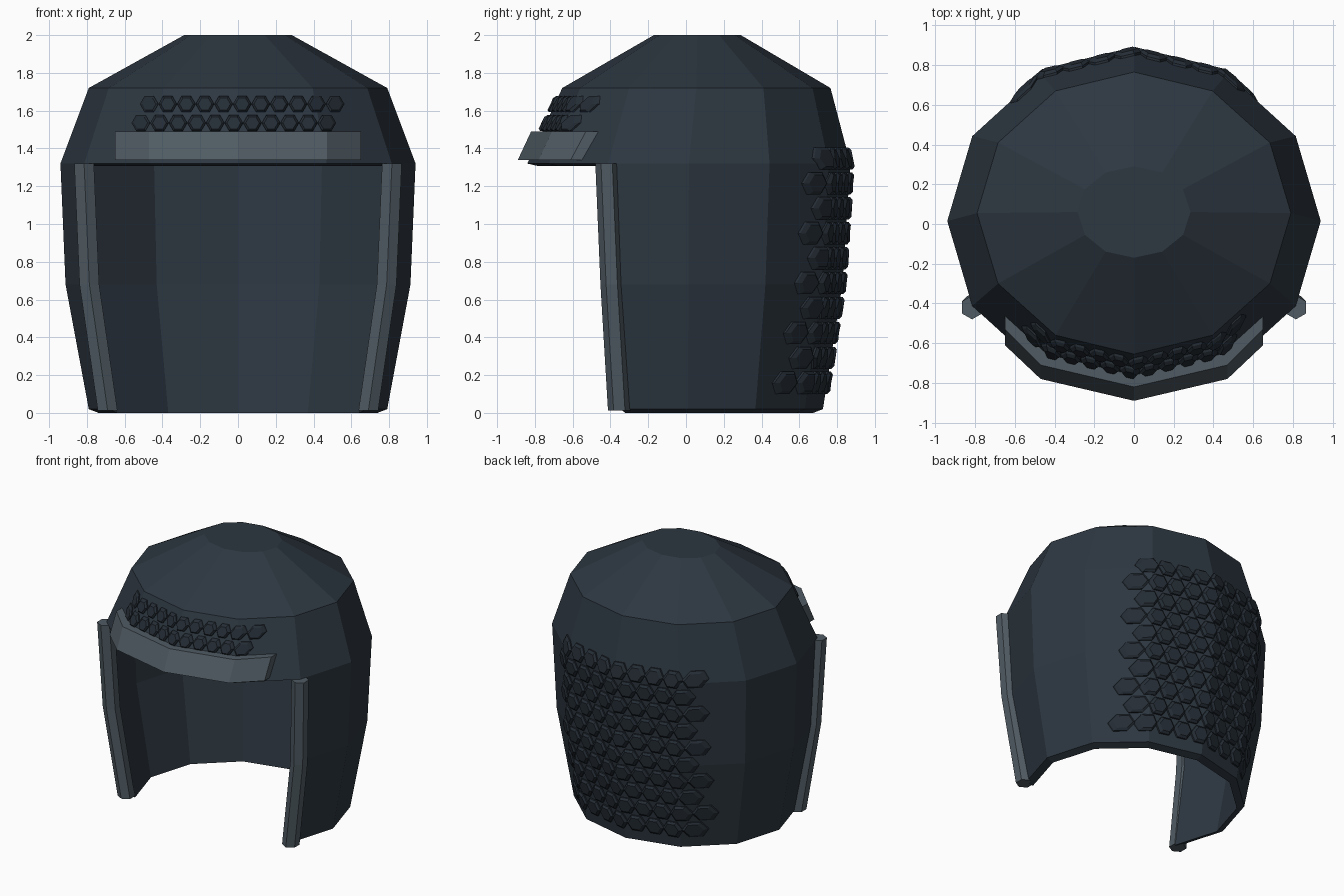
import bpy, bmesh
from math import sin, cos, radians
from mathutils import Vector
from mathutils.bvhtree import BVHTree

if "Cube" in bpy.data.objects:
    bpy.data.objects.remove(bpy.data.objects["Cube"])


def material(name, rgb):
    m = bpy.data.materials.new(name)
    m.diffuse_color = (*rgb, 1)
    m.use_nodes = True
    m.node_tree.nodes["Principled BSDF"].inputs["Base Color"].default_value = m.diffuse_color
    return m


SHELL = material("dark_slate", (0.026, 0.038, 0.052))
SCALE = material("darker_slate", (0.018, 0.026, 0.036))
TRIM = material("grey_trim", (0.08, 0.105, 0.125))


def make(name, bm, mat):
    bmesh.ops.recalc_face_normals(bm, faces=bm.faces)
    me = bpy.data.meshes.new(name)
    bm.to_mesh(me)
    bm.free()
    me.materials.append(mat)
    ob = bpy.data.objects.new(name, me)
    bpy.context.collection.objects.link(ob)
    return ob


def loft(bm, rings):
    """Closed tube through equal-length rings, capped at both ends."""
    vs = [[bm.verts.new(p) for p in r] for r in rings]
    n = len(vs[0])
    for a, b in zip(vs, vs[1:]):
        for i in range(n):
            j = (i + 1) % n
            bm.faces.new((a[i], a[j], b[j], b[i]))
    bm.faces.new(vs[0])
    bm.faces.new(vs[-1])


# Shell: twelve-sided rings (z, x radius, y radius, y centre), open face below the brow
N = 12
OUTER = [(0.02, 0.79, 0.715, 0.01), (0.68, 0.913, 0.815, 0.013), (1.32, 0.94, 0.855, 0.015),
         (1.72, 0.79, 0.71, 0.055), (2.0, 0.285, 0.23, 0.06)]
DROP = [0.02, 0, 0.012, 0.035, 0.05]
INNER = [(z - d, rx - 0.052, ry - 0.052, cy) for (z, rx, ry, cy), d in zip(OUTER, DROP)]


def shell_layer(bm, rings):
    vs = [[bm.verts.new((rx * cos(radians(30 * i)), cy + ry * sin(radians(30 * i)), z))
           for i in range(N)] for z, rx, ry, cy in rings]
    for k in range(len(vs) - 1):
        for i in range(N):
            if k < 2 and 7 <= i <= 10:      # face opening
                continue
            j = (i + 1) % N
            bm.faces.new((vs[k][i], vs[k][j], vs[k + 1][j], vs[k + 1][i]))
    bm.faces.new(vs[-1])
    return [v for r in vs for v in r]


bm = bmesh.new()
outer = shell_layer(bm, OUTER)
rim = [(outer.index(e.verts[0]), outer.index(e.verts[1])) for e in bm.edges if e.is_boundary]
bm.normal_update()
TREE = BVHTree.FromBMesh(bm)
inner = shell_layer(bm, INNER)
for a, b in rim:
    bm.faces.new((outer[a], outer[b], inner[b], inner[a]))
bmesh.ops.delete(bm, geom=[v for v in bm.verts if not v.link_faces], context='VERTS')
make("helmet_shell", bm, SHELL)


def on_shell(x, z, side, lift):
    """Point on the shell seen from the front (side -1) or back (+1)."""
    hit = TREE.ray_cast(Vector((x, 3 * side, z)), Vector((0, -side, 0)))[0]
    return (x, hit.y + side * lift, z)


# Hexagonal scales projected on to the shell in staggered rows
def scales(name, side, cols, step, rows, radius, stagger):
    bm = bmesh.new()
    for r, z in enumerate(rows):
        shift = stagger * (1 if r % 2 else -1)
        for c in range(cols):
            x = (c - (cols - 1) / 2) * step + shift
            loft(bm, [[on_shell(x + s * radius * cos(radians(60 * i)),
                                z + s * radius * sin(radians(60 * i)), side, lift)
                       for i in range(6)]
                      for s, lift in ((1, -0.01), (1, 0.012), (0.74, 0.026))])
    make(name, bm, SCALE)


scales("brow_scales", -1, 11, 0.0985, [1.535, 1.635], 0.049, 0.022)
scales("back_scales", 1, 9, 0.13, [1.347 - 0.132 * i for i in range(10)], 0.068, 0.0325)

# Brow band above the face opening
bm = bmesh.new()
rings = []
for x, lo, hi in ((-0.65, -0.61, -0.53), (-0.47, -0.78, -0.71), (0, -0.89, -0.82),
                  (0.47, -0.78, -0.71), (0.65, -0.61, -0.53)):
    rings.append([(x, lo, 1.34), (x, hi, 1.49),
                  on_shell(x, 1.49, -1, -0.01), on_shell(x, 1.34, -1, -0.01)])
loft(bm, rings)
make("brow_band", bm, TRIM)

# Hexagonal trim bars along both sides of the opening
for name, s in (("left_edge_trim", -1), ("right_edge_trim", 1)):
    bm = bmesh.new()
    loft(bm, [[(s * (x + 0.06 * cos(radians(30 + 60 * i))), y + 0.06 * sin(radians(30 + 60 * i)), z)
               for i in range(6)]
              for x, y, z in ((0.69, -0.353, 0.012), (0.787, -0.393, 0.68), (0.815, -0.42, 1.32))])
    make(name, bm, TRIM)
